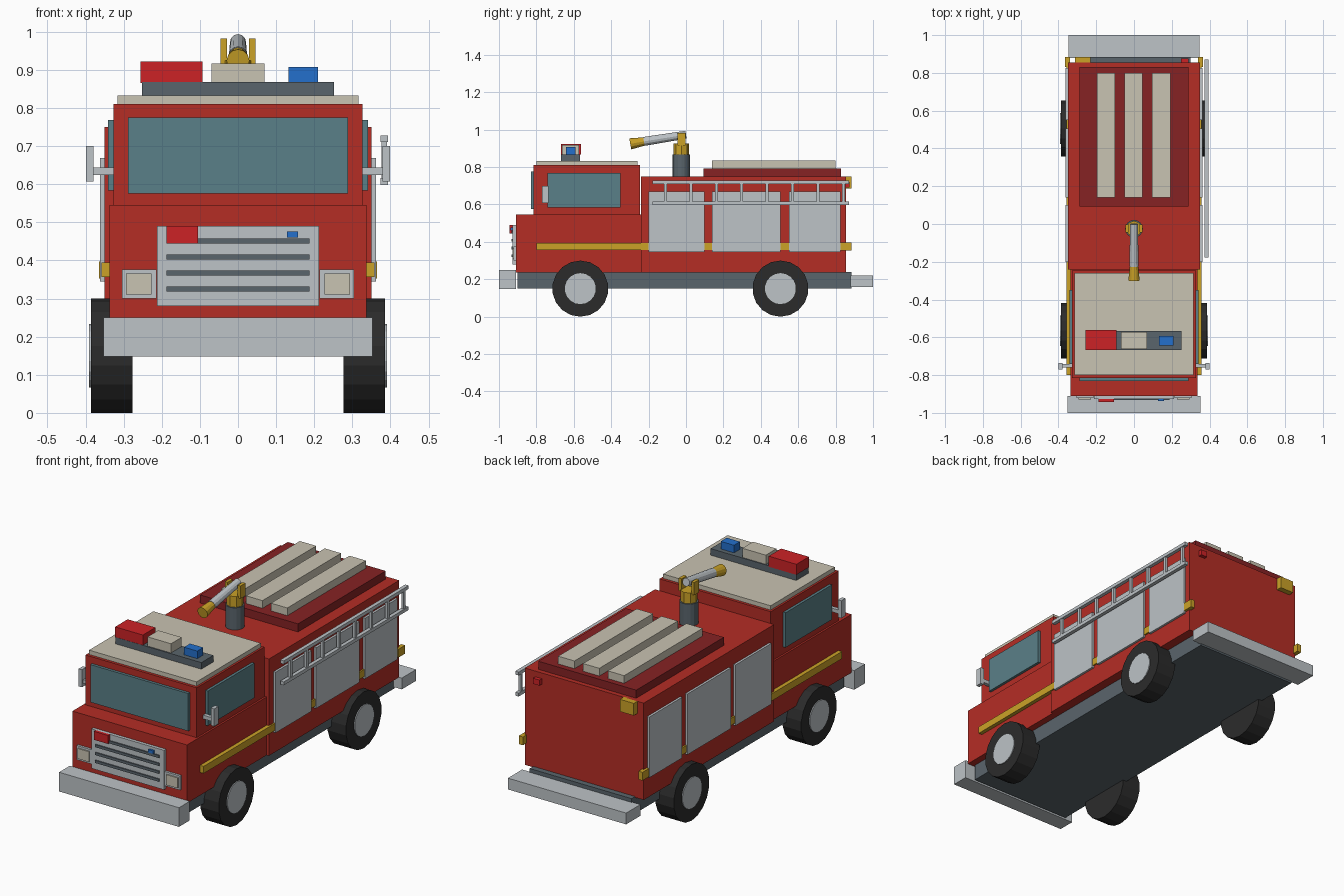
import bpy
import bmesh
from mathutils import Vector

default_cube = bpy.data.objects.get("Cube")
if default_cube:
    bpy.data.objects.remove(default_cube, do_unlink=True)


def paint(name, hex_code):
    """Flat material from an sRGB hex code, stored as linear values."""
    srgb = [int(hex_code[i:i + 2], 16) / 255 for i in (0, 2, 4)]
    linear = [c / 12.92 if c < .04 else ((c + .055) / 1.055) ** 2.4 for c in srgb]
    material = bpy.data.materials.new(name)
    material.use_nodes = True
    material.diffuse_color = (*linear, 1)
    shader = material.node_tree.nodes["Principled BSDF"]
    shader.inputs["Base Color"].default_value = (*linear, 1)
    return material


red = paint("body red", "B52D25")
dark_red = paint("dark red", "862224")
silver = paint("silver grey", "BDC3C7")
cream = paint("cream", "C9C3B2")
glass = paint("teal glass", "5A8088")
slate = paint("slate grey", "5A656C")
rubber = paint("black rubber", "2B2B2B")
gold = paint("brass yellow", "CBA227")
lamp_red = paint("lamp red", "CC2226")
lamp_blue = paint("lamp blue", "2470CC")


def finish(name, bm, material):
    mesh = bpy.data.meshes.new(name)
    bm.to_mesh(mesh)
    bm.free()
    mesh.materials.append(material)
    obj = bpy.data.objects.new(name, mesh)
    bpy.context.collection.objects.link(obj)
    return obj


def box(name, material, x, y, z):
    """Box from (low, high) ranges; a single number for x means a centred width."""
    if not isinstance(x, tuple):
        x = (-x, x)
    bm = bmesh.new()
    bmesh.ops.create_cube(bm, size=1)
    for v in bm.verts:
        v.co = [sum(r) / 2 + c * (r[1] - r[0]) for c, r in zip(v.co, (x, y, z))]
    return finish(name, bm, material)


def pair(name, material, x, y, z):
    """Matching boxes on the left (+x) and right (-x) sides."""
    box("left_" + name, material, x, y, z)
    box("right_" + name, material, (-x[1], -x[0]), y, z)


def tube(name, material, start, end, radius, end_radius=None, sides=18):
    """Flat-sided cylinder or cone between two points."""
    start, end = Vector(start), Vector(end)
    axis = end - start
    bm = bmesh.new()
    bmesh.ops.create_cone(bm, cap_ends=True, segments=sides, radius1=radius,
                          radius2=end_radius or radius, depth=axis.length)
    obj = finish(name, bm, material)
    obj.rotation_mode = "QUATERNION"
    obj.rotation_quaternion = axis.to_track_quat("Z", "Y")
    obj.location = (start + end) / 2
    return obj


# Chassis and bumpers
box("chassis", slate, x=.3, y=(-.9, .885), z=(.15, .24))
box("front_bumper", silver, x=.353, y=(-1, -.91), z=(.148, .25))
box("rear_bumper", silver, x=.348, y=(.88, 1), z=(.16, .22))

# Cab and rear body
box("cab_lower", red, x=.337, y=(-.91, -.24), z=(.235, .545))
box("cab_upper", red, x=.327, y=(-.815, -.245), z=(.545, .81))
box("cab_roof", cream, x=.316, y=(-.8, -.26), z=(.81, .833))
box("rear_body", red, x=.35, y=(-.24, .855), z=(.235, .75))

# Glass
box("windscreen", glass, x=.288, y=(-.83, -.81), z=(.575, .775))
pair("side_window", glass, x=(.32, .341), y=(-.74, -.35), z=(.583, .768))

# Side stripe, locker doors and tail markers
pair("side_stripe", gold, x=(.33, .358), y=(-.8, .84), z=(.357, .395))
pair("tail_marker", gold, x=(.34, .364), y=(.83, .885), z=(.353, .397))
for label, span in (("front", (-.2, .1)), ("middle", (.14, .505)), ("rear", (.55, .825))):
    pair(label + "_locker_door", silver, x=(.34, .362), y=span, z=(.345, .668))

# Grille with slats and lamps
box("grille", silver, x=.213, y=(-.927, -.9), z=(.28, .49))
for i in range(4):
    height = .325 + i * .042
    box(f"grille_slot_{i}", slate, x=.188, y=(-.933, -.92), z=(height - .007, height + .007))
box("grille_red_lamp", lamp_red, x=(-.188, -.105), y=(-.943, -.92), z=(.445, .49))
box("grille_blue_lamp", lamp_blue, x=(.128, .158), y=(-.938, -.92), z=(.46, .476))
pair("headlight_frame", silver, x=(.214, .304), y=(-.922, -.9), z=(.3, .376))
pair("headlight_lens", cream, x=(.227, .294), y=(-.928, -.91), z=(.31, .365))

# Wing mirrors
pair("mirror_arm", silver, x=(.32, .38), y=(-.76, -.74), z=(.624, .644))
pair("mirror", silver, x=(.379, .399), y=(-.77, -.735), z=(.607, .7))

# Wheels
for side, s in (("left", 1), ("right", -1)):
    for end, y in (("front", -.565), ("rear", .505)):
        tube(f"{side}_{end}_tyre", rubber, (s * .277, y, .15), (s * .386, y, .15), .15)
        tube(f"{side}_{end}_hub", silver, (s * .3, y, .15), (s * .391, y, .15), .083)

# Roof light bar
box("light_bar_base", slate, x=.252, y=(-.668, -.567), z=(.833, .868))
box("light_bar_red", lamp_red, x=(-.256, -.093), y=(-.667, -.562), z=(.866, .922))
box("light_bar_centre", cream, x=.069, y=(-.662, -.572), z=(.866, .917))
box("light_bar_blue", lamp_blue, x=(.132, .21), y=(-.642, -.592), z=(.866, .908))

# Water cannon
tube("cannon_base", slate, (0, -.025, .74), (0, -.025, .868), .047, sides=16)
tube("cannon_collar", gold, (0, -.025, .868), (0, -.025, .925), .042, sides=8)
pair("cannon_fork", gold, x=(.029, .046), y=(-.045, -.003), z=(.915, .982))
tube("cannon_barrel", silver, (0, 0, .973), (0, -.225, .937), .021, .024, sides=12)
tube("cannon_nozzle", gold, (0, -.222, .937), (0, -.298, .924), .022, .03, sides=12)

# Rear roof platform with planks
box("roof_platform", dark_red, x=.288, y=(.093, .83), z=(.745, .793))
for i in range(3):
    middle = (i - 1) * .146 - .002
    box(f"roof_plank_{i}", cream, x=(middle - .048, middle + .048), y=(.14, .8), z=(.79, .834))

# Ladder on the left side
for label, low in (("lower", .598), ("upper", .71)):
    box(f"ladder_{label}_rail", silver, x=(.374, .394), y=(-.178, .872), z=(low, low + .018))
for i in range(8):
    y = -.11 + i * .136
    box(f"ladder_rung_{i}", silver, x=(.377, .391), y=(y - .008, y + .008), z=(.605, .72))

# Rear lamps
box("rear_work_lamp", gold, x=(-.312, -.23), y=(.85, .885), z=(.685, .75))
box("rear_red_lamp", lamp_red, x=(.25, .288), y=(.85, .875), z=(.69, .72))
